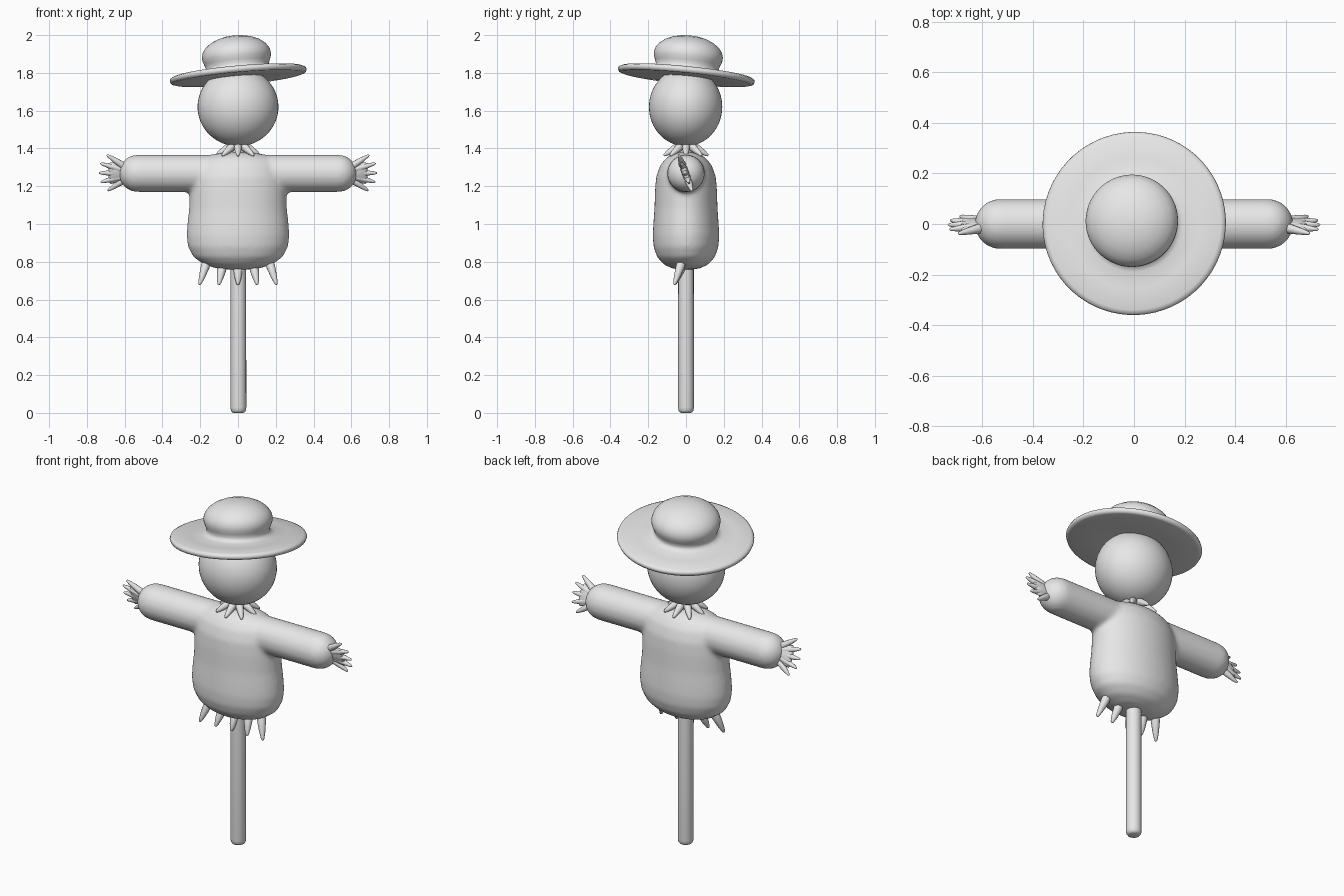
import bpy, bmesh
from math import cos, sin, pi, radians
from mathutils import Vector, Matrix

if "Cube" in bpy.data.objects:
    bpy.data.objects.remove(bpy.data.objects["Cube"], do_unlink=True)

GREY = (0.8, 0.8, 0.8, 1)
clay = bpy.data.materials.new("light grey")
clay.use_nodes = True
clay.diffuse_color = GREY
clay.node_tree.nodes["Principled BSDF"].inputs["Base Color"].default_value = GREY


def lathe(bm, rings, matrix=Matrix(), sides=32):
    """Skin elliptical rings given as (z, x radius, y radius), ends closed."""
    loops = []
    for z, rx, ry in rings:
        loops.append([bm.verts.new(matrix @ Vector((rx * cos(2 * pi * i / sides),
                                                    ry * sin(2 * pi * i / sides), z)))
                      for i in range(sides)])
    for low, high in zip(loops, loops[1:]):
        for i in range(sides):
            j = (i + 1) % sides
            bm.faces.new((low[i], low[j], high[j], high[i]))
    bm.faces.new(loops[0][::-1])
    bm.faces.new(loops[-1])


def spike(bm, start, end, radius):
    """Blunt tapering straw between two points."""
    start, end = Vector(start), Vector(end)
    axis = end - start
    turn = Matrix.Translation(start) @ axis.to_track_quat('Z', 'Y').to_matrix().to_4x4()
    shape = ((0, .5), (.12, .85), (.35, 1), (.7, .72), (.92, .42), (.98, .28), (1, .08))
    lathe(bm, [(t * axis.length, r * radius, r * radius) for t, r in shape], turn, 12)


def finish(name, bm, angle=60):
    bmesh.ops.recalc_face_normals(bm, faces=bm.faces)
    mesh = bpy.data.meshes.new(name)
    bm.to_mesh(mesh)
    bm.free()
    mesh.materials.append(clay)
    obj = bpy.data.objects.new(name, mesh)
    bpy.context.collection.objects.link(obj)
    bpy.ops.object.select_all(action='DESELECT')
    obj.select_set(True)
    bpy.context.view_layer.objects.active = obj
    bpy.ops.object.shade_smooth_by_angle(angle=radians(angle))
    return obj


# Pole, running up through the torso into the head
bm = bmesh.new()
pole = ((0, .025), (.004, .034), (.014, .04), (.03, .042), (.8, .041), (1.5, .038))
lathe(bm, [(z, r, r) for z, r in pole], Matrix.Translation((.002, 0, 0)), 20)
finish("pole", bm)

# Torso and sleeves fused into one stuffed shirt
bm = bmesh.new()
lathe(bm, [(.758, .04, .025), (.764, .11, .07), (.785, .18, .117), (.825, .236, .153),
           (.88, .265, .172), (.94, .272, .176), (1.0, .268, .173), (1.08, .259, .167),
           (1.18, .256, .164), (1.25, .25, .158), (1.31, .23, .137), (1.35, .19, .105),
           (1.372, .12, .07), (1.382, .03, .025)], sides=48)
R, REACH = .099, .63
cap = [(REACH - R + R * sin(a), R * cos(a)) for a in (pi / 2 * i / 10 for i in range(10))]
cap.append((REACH, .004))
arm = [(-x, r) for x, r in reversed(cap)] + cap
lathe(bm, [(x, r, r) for x, r in arm],
      Matrix.Translation((0, 0, 1.268)) @ Matrix.Rotation(pi / 2, 4, 'Y'))
shirt = finish("shirt", bm)
remesh = shirt.modifiers.new("fuse", 'REMESH')
remesh.mode = 'VOXEL'
remesh.voxel_size = .012
remesh.use_smooth_shade = True
soften = shirt.modifiers.new("soften", 'SMOOTH')
soften.factor = .5
soften.iterations = 8

# Head
bm = bmesh.new()
bmesh.ops.create_uvsphere(bm, u_segments=48, v_segments=32, radius=1,
                          matrix=Matrix.Translation((0, -.002, 1.62))
                          @ Matrix.Diagonal((.214, .194, .208, 1)))
finish("head", bm)

# Hat, one turned profile tipped to one side and backwards
bm = bmesh.new()
hat = ((-.012, .02), (-.015, .2), (-.018, .345), (-.014, .358), (0, .364), (.01, .36),
       (.017, .345), (.019, .26), (.023, .195), (.032, .172), (.048, .167), (.068, .174),
       (.09, .182), (.112, .183), (.135, .176), (.158, .159), (.18, .13), (.197, .092),
       (.207, .05), (.21, .01))
tip = Vector((-.09, .1, 1)).to_track_quat('Z', 'Y').to_matrix().to_4x4()
lathe(bm, [(z, r, r) for z, r in hat], Matrix.Translation((.001, .002, 1.788)) @ tip, 64)
finish("hat", bm, 70)

# Straw ruff under the head
bm = bmesh.new()
for i in range(8):
    a = 2 * pi * i / 8
    spike(bm, (.02 * cos(a), .02 * sin(a), 1.425),
          (.118 * cos(a), .118 * sin(a), 1.362), .021)
finish("neck_straw", bm)

# Straw hanging in a row below the shirt
bm = bmesh.new()
for i in range(-2, 3):
    spike(bm, (.078 * i, -.012, .83 if abs(i) == 2 else .8),
          (.102 * i, -.062, .678), .024)
finish("hem_straw", bm)

# Straw hands: a flat palm with five fanned fingers, leaning forward at the top
lean = Matrix.Rotation(radians(20), 4, 'X')
palm = ((.56, .025, .018), (.61, .038, .02), (.65, .056, .018), (.675, .062, .013),
        (.685, .05, .006))
tips = ((.695, .102), (.73, .054), (.737, 0), (.728, -.052), (.69, -.1))
for side, name in ((1, "left_hand"), (-1, "right_hand")):
    bm = bmesh.new()
    place = Matrix.Translation((0, -.003, 1.27)) @ Matrix.Diagonal((side, 1, 1, 1)) @ lean
    lathe(bm, palm, Matrix.Rotation(pi / 2, 4, 'Y'), 20)
    for x, z in tips:
        spike(bm, (.56, 0, z * .08), (x, 0, z), .02)
    bmesh.ops.transform(bm, matrix=place, verts=bm.verts)
    finish(name, bm)
